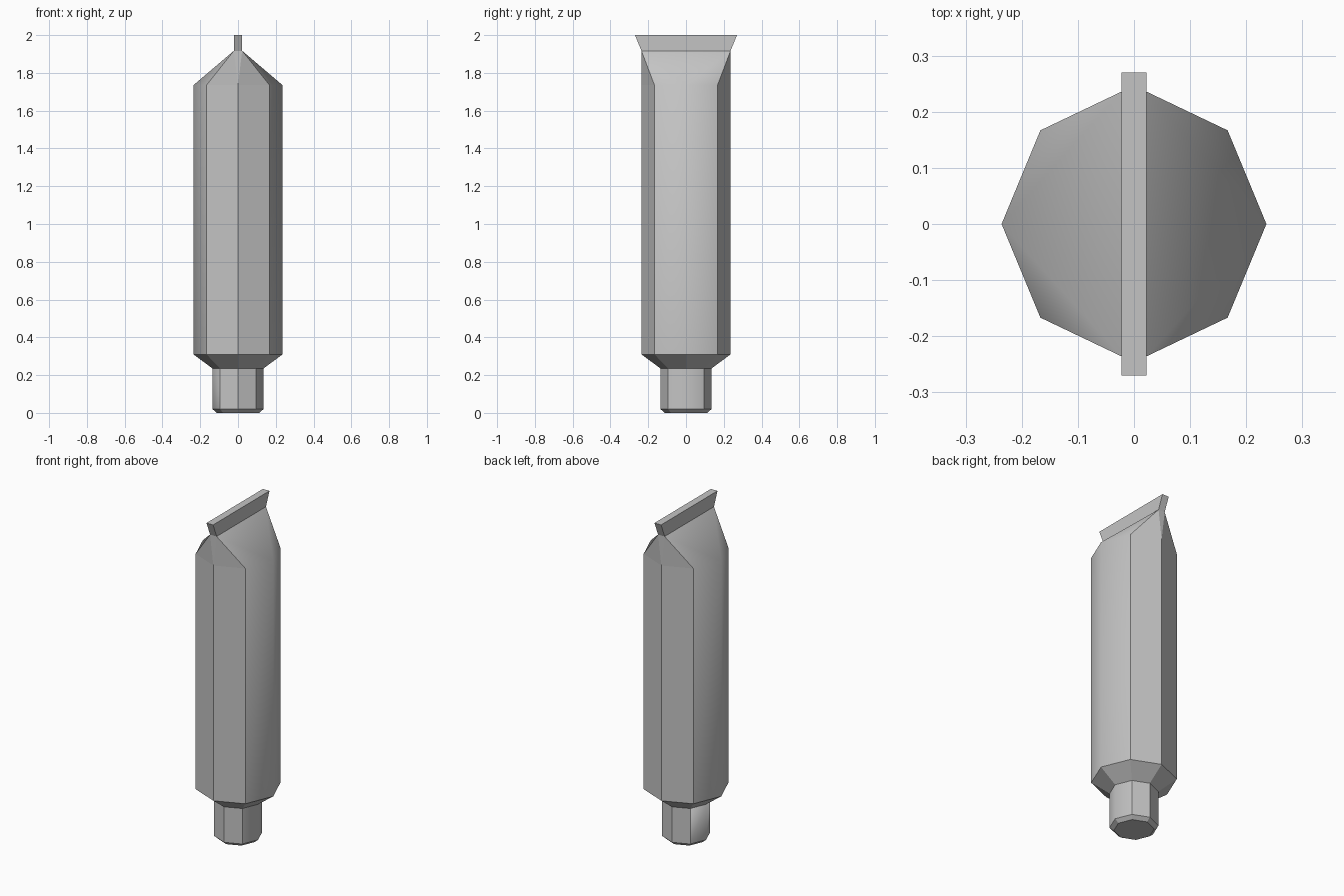
import bpy, bmesh
from math import cos, sin, pi

cube = bpy.data.objects.get("Cube")
if cube:
    bpy.data.objects.remove(cube)

SIDES = 8
BODY_R, CAP_R = 0.236, 0.135
SHOULDER_TOP, FOLD_Z, CRIMP_Z, TOP_Z = 0.31, 1.735, 1.917, 2.0
CRIMP_X, CRIMP_END = 0.022, 0.27

grey = bpy.data.materials.new("plain grey")
grey.use_nodes = True
grey.diffuse_color = (0.55, 0.55, 0.55, 1)
grey.node_tree.nodes["Principled BSDF"].inputs["Base Color"].default_value = (0.55, 0.55, 0.55, 1)


def ring(bm, radius, z):
    return [bm.verts.new((radius * cos(2 * pi * i / SIDES), radius * sin(2 * pi * i / SIDES), z))
            for i in range(SIDES)]


def bridge(bm, low, high):
    for i in range(len(low)):
        j = (i + 1) % len(low)
        bm.faces.new((low[i], low[j], high[j], high[i]))


def finish(name, bm):
    """Smooth only within the left and right panels; all other edges stay sharp."""
    bmesh.ops.recalc_face_normals(bm, faces=bm.faces)
    bm.normal_update()

    def panel(face):
        n = face.normal
        return abs(n.x) > 1.2 * abs(n.y) and n.z > -0.1

    for face in bm.faces:
        face.smooth = True
    for edge in bm.edges:
        f = edge.link_faces
        edge.smooth = (len(f) == 2 and panel(f[0]) and panel(f[1])
                       and f[0].normal.x * f[1].normal.x > 0)
    mesh = bpy.data.meshes.new(name)
    bm.to_mesh(mesh)
    bm.free()
    mesh.materials.append(grey)
    obj = bpy.data.objects.new(name, mesh)
    bpy.context.collection.objects.link(obj)


# Cap with a chamfered end
bm = bmesh.new()
rings = [ring(bm, r, z) for r, z in ((0.112, 0), (CAP_R, 0.02), (CAP_R, 0.235))]
for low, high in zip(rings, rings[1:]):
    bridge(bm, low, high)
bm.faces.new(rings[0])
bm.faces.new(rings[-1])
finish("cap", bm)

# Tube body: shoulder, straight wall and pinched top
bm = bmesh.new()
rings = [ring(bm, r, z) for r, z in ((CAP_R, 0.235), (BODY_R, SHOULDER_TOP), (BODY_R, FOLD_Z))]
for low, high in zip(rings, rings[1:]):
    bridge(bm, low, high)
bm.faces.new(rings[0])
rim = rings[-1]
pinch = {(sx, sy): bm.verts.new((sx * CRIMP_X, sy * BODY_R, CRIMP_Z))
         for sx in (-1, 1) for sy in (-1, 1)}
for sx in (-1, 1):
    side = rim[0] if sx > 0 else rim[4]
    bm.faces.new((side, pinch[sx, 1], pinch[sx, -1]))
    for sy in (-1, 1):
        end = rim[2] if sy > 0 else rim[6]
        corner = min(rim, key=lambda v: (v.co.x - sx * 0.167) ** 2 + (v.co.y - sy * 0.167) ** 2)
        bm.faces.new((side, corner, pinch[sx, sy]))
        bm.faces.new((corner, end, pinch[sx, sy]))
for sy in (-1, 1):
    end = rim[2] if sy > 0 else rim[6]
    bm.faces.new((end, pinch[1, sy], pinch[-1, sy]))
bm.faces.new((pinch[1, 1], pinch[-1, 1], pinch[-1, -1], pinch[1, -1]))
finish("tube_body", bm)

# Flat crimp strip flaring toward its top
bm = bmesh.new()
corners = ((1, 1), (-1, 1), (-1, -1), (1, -1))
low, high = ([bm.verts.new((sx * CRIMP_X, sy * y, z)) for sx, sy in corners]
             for y, z in ((BODY_R, CRIMP_Z), (CRIMP_END, TOP_Z)))
bridge(bm, low, high)
bm.faces.new(low)
bm.faces.new(high)
finish("crimp_strip", bm)
